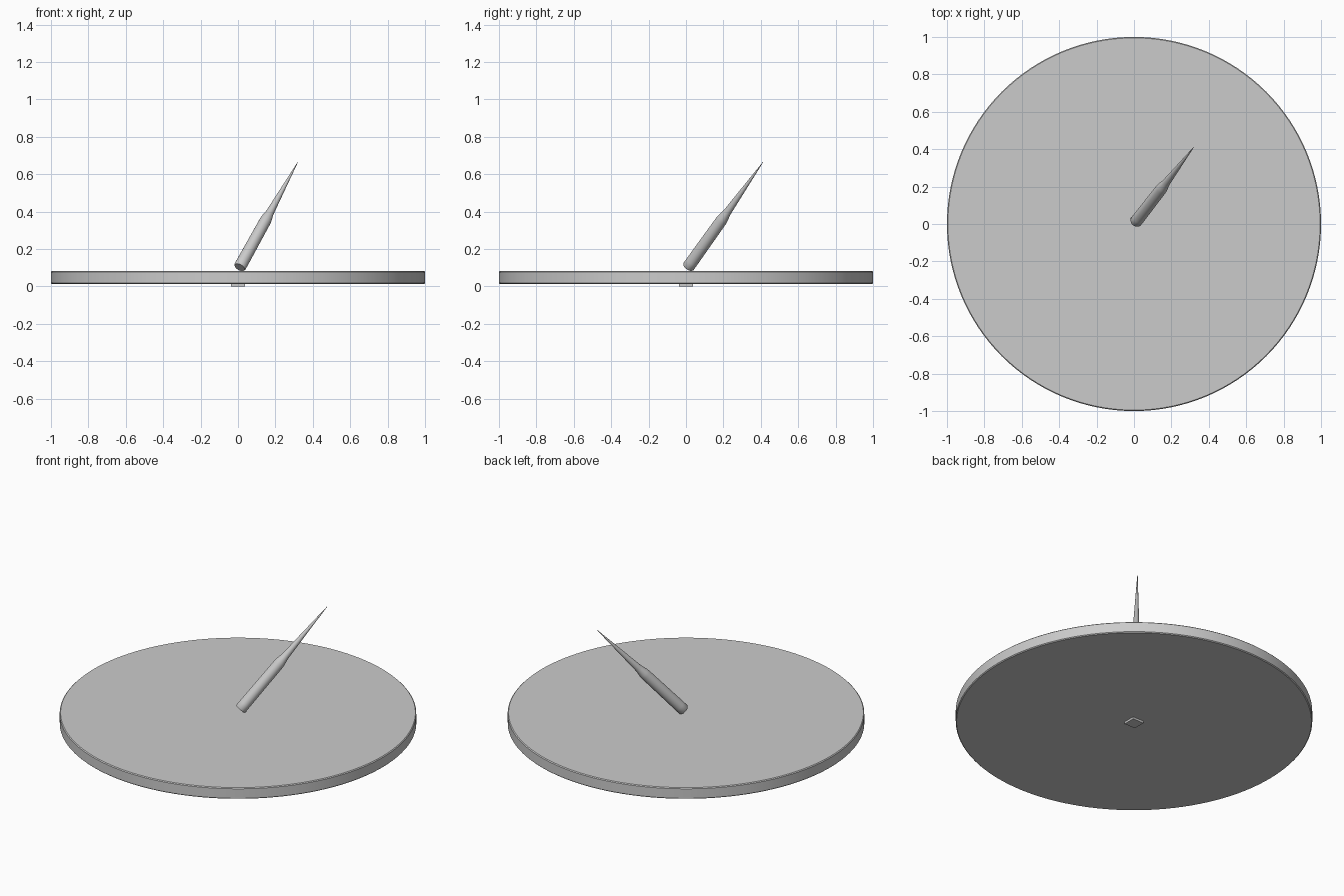
import bpy, bmesh, math
from mathutils import Vector

cube = bpy.data.objects.get("Cube")
if cube:
    bpy.data.objects.remove(cube, do_unlink=True)

grey = bpy.data.materials.new("plain grey")
grey.use_nodes = True
grey.diffuse_color = (0.6, 0.6, 0.6, 1)
grey.node_tree.nodes["Principled BSDF"].inputs["Base Color"].default_value = (0.6, 0.6, 0.6, 1)


def lathe(name, profile, sides, angle):
    """Revolve (radius, height) points around z and cap both ends."""
    bm = bmesh.new()
    rings = []
    for r, z in profile:
        rings.append([bm.verts.new((r * math.cos(a), r * math.sin(a), z))
                      for a in (2 * math.pi * i / sides for i in range(sides))])
    for low, high in zip(rings, rings[1:]):
        for i in range(sides):
            j = (i + 1) % sides
            bm.faces.new((low[i], low[j], high[j], high[i]))
    bm.faces.new(rings[0][::-1])
    bm.faces.new(rings[-1])
    mesh = bpy.data.meshes.new(name)
    bm.to_mesh(mesh)
    bm.free()
    obj = bpy.data.objects.new(name, mesh)
    bpy.context.collection.objects.link(obj)
    mesh.materials.append(grey)
    bpy.ops.object.select_all(action='DESELECT')
    obj.select_set(True)
    bpy.context.view_layer.objects.active = obj
    bpy.ops.object.shade_smooth_by_angle(angle=math.radians(angle))
    return obj


# Round plate with slightly eased rims
lathe("round_plate", [(0.995, 0.013), (1, 0.018), (1, 0.077), (0.995, 0.082)], 128, 30)

# Small square foot under the plate
bpy.ops.mesh.primitive_cube_add(size=1, location=(0, 0, 0.01))
foot = bpy.context.object
foot.name = "square_foot"
foot.scale = (0.075, 0.075, 0.02)
foot.data.materials.append(grey)

# Leaning spike: thick shaft, stepped shoulder, long tapering point
base, tip = Vector((0.01, 0.012, 0.104)), Vector((0.32, 0.412, 0.665))
axis = tip - base
length = axis.length
shaft = [(0.029, -0.004), (0.033, 0.004), (0.033, 0.05), (0.031, 0.44),
         (0.029, 0.465), (0.023, 0.505), (0.021, 0.53), (0.001, 1)]
spike = lathe("leaning_spike", [(r, t * length) for r, t in shaft], 32, 50)
spike.rotation_mode = 'QUATERNION'
spike.rotation_quaternion = axis.to_track_quat('Z', 'Y')
spike.location = base
